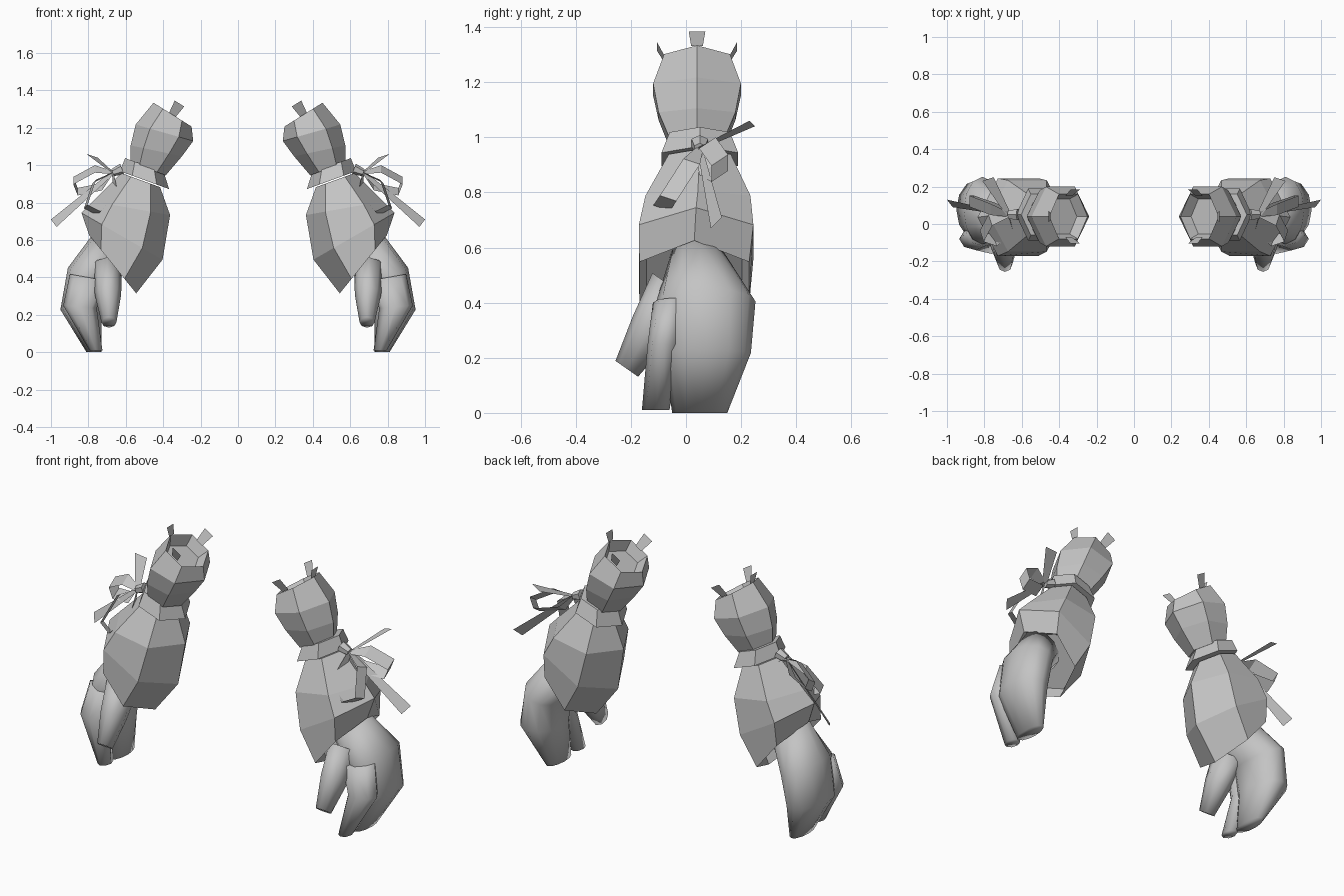
import bpy, bmesh, math
from mathutils import Vector

cube = bpy.data.objects.get("Cube")
if cube:
    bpy.data.objects.remove(cube)

grey = bpy.data.materials.new("plain_grey")
grey.use_nodes = True
grey.diffuse_color = (0.55, 0.55, 0.55, 1)
shader = grey.node_tree.nodes["Principled BSDF"]
shader.inputs["Base Color"].default_value = grey.diffuse_color


def finish(name, bm, smooth=False):
    """Turn a bmesh of the left arm into a mirrored pair."""
    mesh = bpy.data.meshes.new(name)
    bm.to_mesh(mesh)
    bm.free()
    mesh.materials.append(grey)
    for polygon in mesh.polygons:
        polygon.use_smooth = smooth
    part = bpy.data.objects.new(name, mesh)
    bpy.context.collection.objects.link(part)
    mirror = part.modifiers.new("mirror", "MIRROR")
    mirror.use_mirror_merge = False


def tilted(degrees):
    """Unit direction across the arm, raised on the outer side."""
    angle = math.radians(degrees)
    return Vector((math.cos(angle), 0, math.sin(angle)))


def tube(name, start, end, widths, tilts, bend=None, depths=None,
         pitch=0, sides=6, smooth=False, hollow=None):
    """Evenly spaced sections along a straight or bent centre line."""
    start, end = Vector(start), Vector(end)
    bend = Vector(bend) if bend else (start + end) / 2
    depths = depths or [width * 1.15 for width in widths]
    pitch = math.radians(pitch)
    deep = Vector((0, math.cos(pitch), math.sin(pitch)))
    bm = bmesh.new()
    rings = []
    for i, (width, depth, tilt) in enumerate(zip(widths, depths, tilts)):
        t = i / (len(widths) - 1)
        centre = start.lerp(bend, t).lerp(bend.lerp(end, t), t)
        ring = []
        for k in range(sides):
            angle = math.tau * k / sides
            across = tilted(tilt) * width * math.cos(angle)
            ring.append(bm.verts.new(centre + across + deep * depth * math.sin(angle)))
        rings.append(ring)
    for upper, lower in zip(rings, rings[1:]):
        for k in range(sides):
            bm.faces.new((upper[k - 1], upper[k], lower[k], lower[k - 1]))
    caps = {"start": bm.faces.new(rings[0]), "end": bm.faces.new(rings[-1])}
    bmesh.ops.recalc_face_normals(bm, faces=bm.faces)
    if hollow:
        bmesh.ops.inset_region(bm, faces=[caps[hollow]], thickness=0.03, depth=-0.06)
    finish(name, bm, smooth)


def ribbon(name, points, half_widths, closed=False):
    """Flat strip along a path, with a half-width vector at each point."""
    bm = bmesh.new()
    pairs = [(bm.verts.new(point - half), bm.verts.new(point + half))
             for point, half in zip(points, half_widths)]
    if closed:
        pairs.append(pairs[0])
    for (a, b), (c, d) in zip(pairs, pairs[1:]):
        bm.faces.new((a, b, d, c))
    finish(name, bm)


# Upper puff with a recessed shoulder opening
RIM = Vector((0.35, 0.04, 1.27))
tube("upper_puff", RIM, (0.48, 0.04, 0.98), hollow="start",
     widths=(0.12, 0.16, 0.14, 0.1), tilts=(32, 16, 12, 20))

# Band tied around the arm
tube("arm_band", (0.5, 0.05, 1), (0.5, 0.05, 0.92),
     widths=(0.11, 0.14), tilts=(20, 20))

# Lower puff, with its hem cut higher on the outside
tube("lower_puff", (0.52, 0.05, 0.92), (0.67, 0.03, 0.47), hollow="end",
     widths=(0.11, 0.21, 0.25, 0.2), depths=(0.13, 0.22, 0.24, 0.23),
     tilts=(20, 10, 30, 51))

# Hand with joined fingers, a separate finger and a thumb
tube("hand", (0.68, 0.04, 0.56), (0.77, 0.05, 0), bend=(0.95, 0.11, 0.35),
     widths=(0.12, 0.11, 0.11, 0.04), depths=(0.1, 0.18, 0.16, 0.1),
     tilts=(42, 25, 5, 0), sides=12, smooth=True)
tube("pointing_finger", (0.8, -0.05, 0.4), (0.76, -0.11, 0.01),
     bend=(0.91, -0.08, 0.28), widths=(0.1, 0.09, 0.035),
     depths=(0.07, 0.06, 0.05), tilts=(10, 5, 0), sides=8, smooth=True)
tube("thumb", (0.7, -0.04, 0.45), (0.69, -0.215, 0.16), pitch=-35,
     widths=(0.08, 0.07, 0.04), depths=(0.1, 0.08, 0.05),
     tilts=(0, 0, 0), sides=8, smooth=True)

# Bow knot on the outside of the band
KNOT = Vector((0.67, 0.05, 0.96))
tube("bow_knot", (0.62, 0.05, 0.98), KNOT, widths=(0.03, 0.02),
     tilts=(70, 70))

# Bow loops: pentagons that start at the knot
for name, reach, spread, half in (
    ("bow_front_loop", (0.06, -0.07, -0.11), (0.06, 0.02, 0.03), (0.01, 0.03, -0.01)),
    ("bow_back_loop", (0.11, 0.04, -0.04), (0.02, 0, 0.05), (0, 0.03, 0.02)),
):
    reach, spread, half = Vector(reach), Vector(spread), Vector(half)
    turns = [math.tau * k / 5 for k in range(5)]
    ribbon(name,
           [KNOT + reach * (1 - math.cos(a)) + spread * math.sin(a) for a in turns],
           [half * (0.4 if a == 0 else 1) for a in turns], closed=True)

# Bow tails, widening from the knot
for name, tip, half in (
    ("bow_low_tail", (0.985, 0.11, 0.69), (0.015, 0.02, 0.02)),
    ("bow_high_tail", (0.78, 0.24, 1.05), (0.03, -0.01, 0.01)),
):
    half = Vector(half)
    ribbon(name, [KNOT, Vector(tip)], [half * 0.4, half])

# Flared tabs standing on the rim of the shoulder opening
UP = tilted(32 + 90)
for name, outward, distance, rise in (
    ("outer_tab", tilted(32), 0.115, 0.04),
    ("front_tab", Vector((0, -1, 0)), 0.11, 0.07),
    ("back_tab", Vector((0, 1, 0)), 0.11, 0.07),
):
    base = RIM + outward * distance
    half = outward.cross(UP) * 0.03
    ribbon(name, [base, base + outward * 0.035 + UP * rise], [half * 0.7, half])
